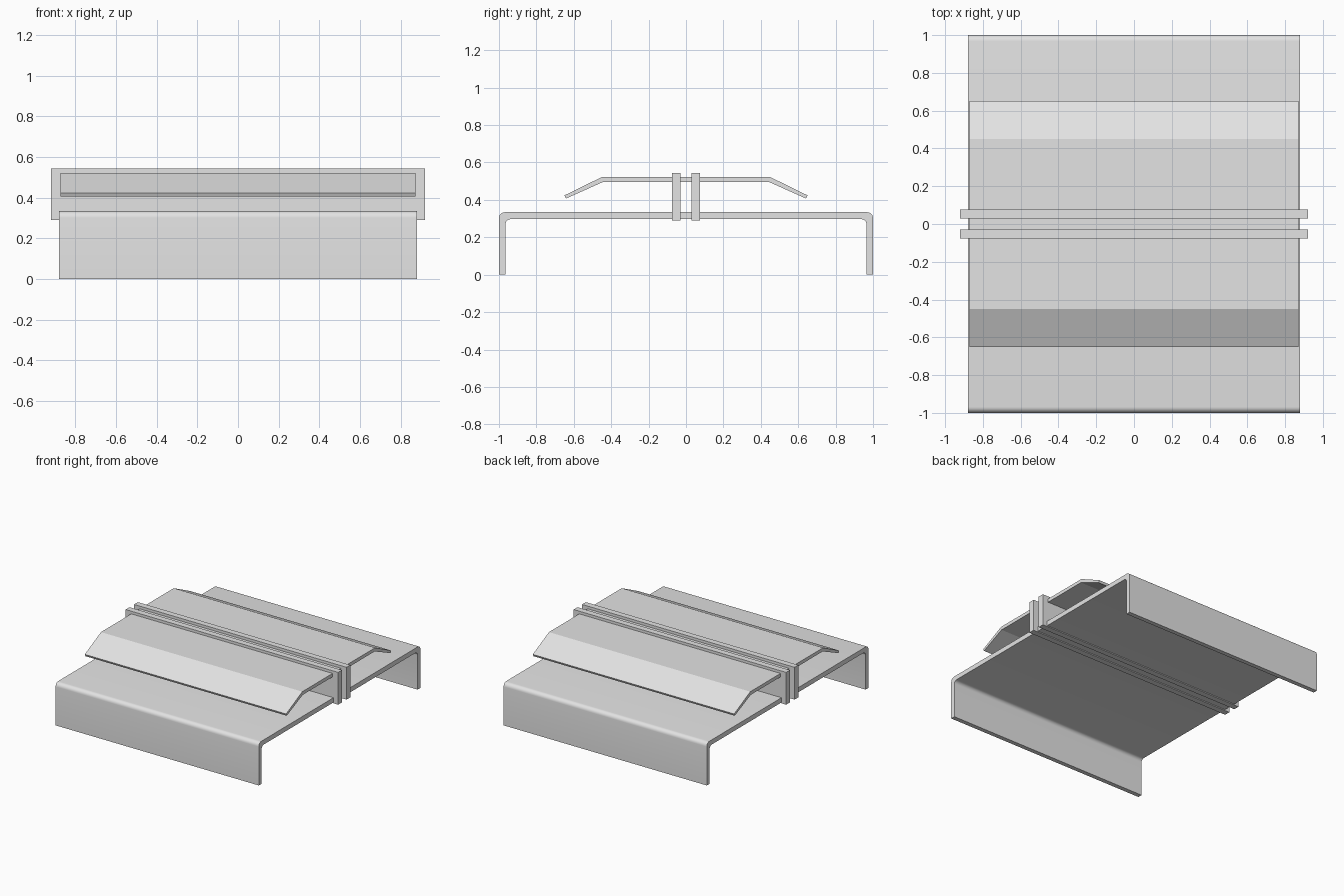
import bpy
import bmesh
import math

if "Cube" in bpy.data.objects:
    bpy.data.objects.remove(bpy.data.objects["Cube"], do_unlink=True)

# One plain grey for every part
grey = bpy.data.materials.new("light_grey")
grey.use_nodes = True
colour = (0.77, 0.77, 0.77, 1)
grey.diffuse_color = colour
grey.node_tree.nodes["Principled BSDF"].inputs["Base Color"].default_value = colour


def extrude_profile(name, half_profile, half_width):
    """Mirror a half outline in y, then extrude it along x."""
    outline = half_profile + [(-y, z) for y, z in reversed(half_profile)]
    bm = bmesh.new()
    face = bm.faces.new([bm.verts.new((-half_width, y, z)) for y, z in outline])
    moved = bmesh.ops.extrude_face_region(bm, geom=[face])["geom"]
    verts = [v for v in moved if isinstance(v, bmesh.types.BMVert)]
    bmesh.ops.translate(bm, verts=verts, vec=(2 * half_width, 0, 0))
    bmesh.ops.recalc_face_normals(bm, faces=bm.faces)
    mesh = bpy.data.meshes.new(name)
    bm.to_mesh(mesh)
    bm.free()
    mesh.materials.append(grey)
    obj = bpy.data.objects.new(name, mesh)
    bpy.context.collection.objects.link(obj)
    return obj


def corner(y, z, radius, steps=6):
    """Quarter arc from the outer side up to the top."""
    angles = [math.pi / 2 * i / steps for i in range(steps + 1)]
    return [(y + radius * math.cos(a), z + radius * math.sin(a)) for a in angles]


# Bent sheet base with rounded outer and inner corners
outer = [(1.0, 0.0)] + corner(0.968, 0.302, 0.032)
inner = corner(0.937, 0.269, 0.028)[::-1] + [(0.965, 0.0)]
base = extrude_profile("base_channel", inner + outer, 0.88)
bpy.ops.object.select_all(action="DESELECT")
base.select_set(True)
bpy.context.view_layer.objects.active = base
bpy.ops.object.shade_smooth_by_angle(angle=math.radians(30))

# Raised panel with sloping edges
panel = [(0.445, 0.495), (0.642, 0.407), (0.65, 0.424), (0.45, 0.522)]
extrude_profile("raised_panel", panel, 0.872)

# Pair of upright plates through the base and panel
for name, side in (("front_plate", -1), ("back_plate", 1)):
    plate = extrude_profile(name, [(0.0235, 0.29), (0.0235, 0.543)], 0.92)
    plate.location.y = side * 0.052
